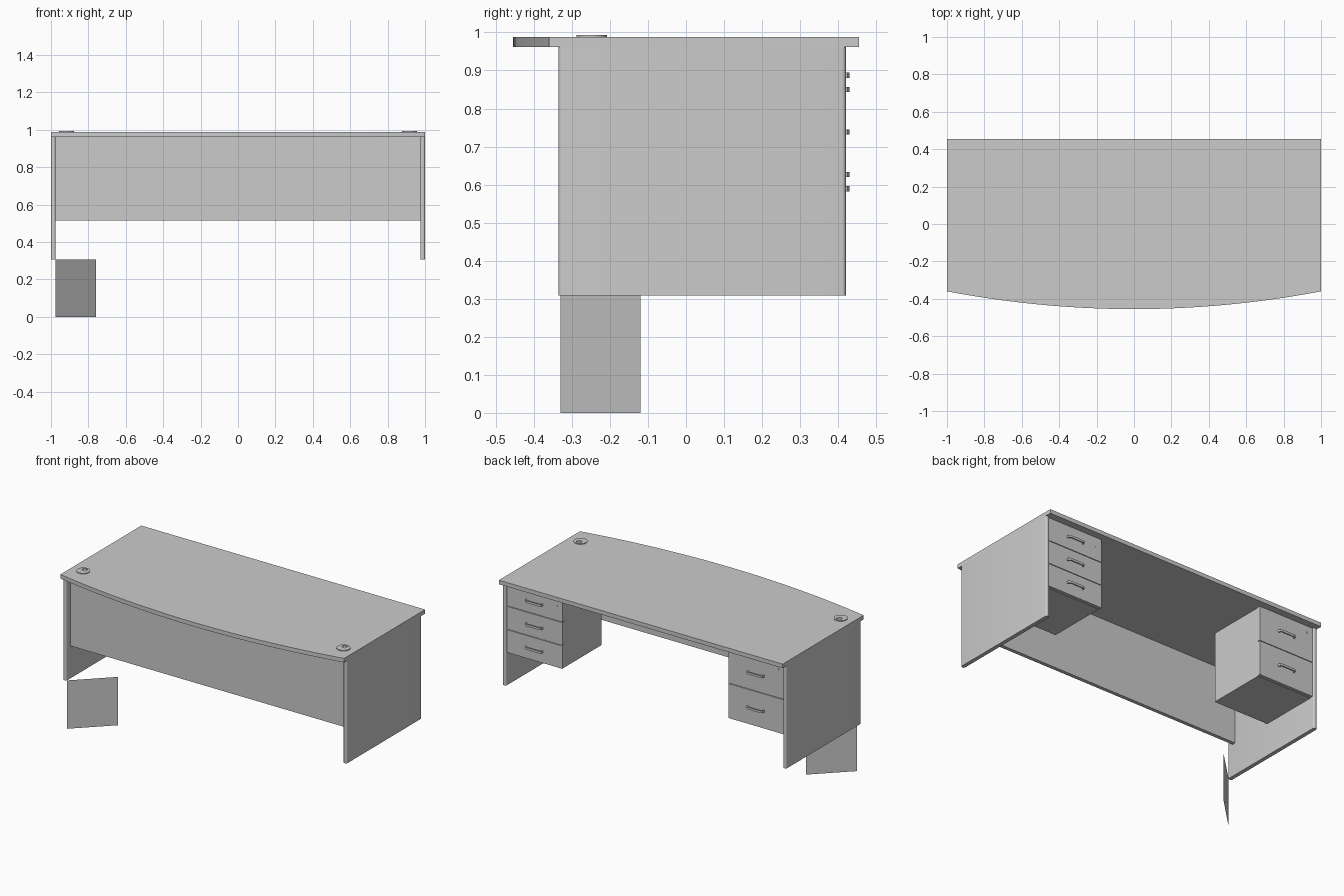
import bpy, bmesh, math
from mathutils import Vector

if "Cube" in bpy.data.objects:
    bpy.data.objects.remove(bpy.data.objects["Cube"])


def finish(name, bm, smooth=False):
    bmesh.ops.recalc_face_normals(bm, faces=bm.faces[:])
    me = bpy.data.meshes.new(name)
    bm.to_mesh(me)
    bm.free()
    ob = bpy.data.objects.new(name, me)
    bpy.context.collection.objects.link(ob)
    if smooth:
        bpy.ops.object.select_all(action='DESELECT')
        ob.select_set(True)
        bpy.context.view_layer.objects.active = ob
        bpy.ops.object.shade_smooth_by_angle(angle=math.radians(35))
    return ob


def prism(name, outline, z0, z1, smooth=False):
    """Extrude an xy outline from z0 to z1."""
    bm = bmesh.new()
    face = bm.faces.new([bm.verts.new((x, y, z0)) for x, y in outline])
    new = bmesh.ops.extrude_face_region(bm, geom=[face])['geom']
    bmesh.ops.translate(bm, vec=(0, 0, z1 - z0),
                        verts=[v for v in new if isinstance(v, bmesh.types.BMVert)])
    return finish(name, bm, smooth)


def box(name, x0, x1, y0, y1, z0, z1):
    return prism(name, [(x0, y0), (x1, y0), (x1, y1), (x0, y1)], z0, z1)


def circle(cx, cy, r, n):
    return [(cx + r * math.cos(2 * math.pi * i / n),
             cy + r * math.sin(2 * math.pi * i / n)) for i in range(n)]


def rounded_board(name, x0, x1, y0, y1, z0, z1, r, n=5):
    """Upright board with rounded vertical edges."""
    pts = []
    for cx, cy, a in ((x1 - r, y1 - r, 0), (x0 + r, y1 - r, 90),
                      (x0 + r, y0 + r, 180), (x1 - r, y0 + r, 270)):
        for i in range(n + 1):
            t = math.radians(a + 90 * i / n)
            pts.append((cx + r * math.cos(t), cy + r * math.sin(t)))
    return prism(name, pts, z0, z1, True)


TOP, UNDER, LOW = 0.988, 0.962, 0.515

# Worktop with a bowed front edge
bow = [(-1 + 2 * i / 32, -0.455 + 0.095 * (-1 + 2 * i / 32) ** 2) for i in range(33)]
prism("desktop", bow + [(1, 0.455), (-1, 0.455)], UNDER, TOP, True)

# Front modesty panel
box("modesty_panel", -0.975, 0.975, -0.295, -0.272, LOW, UNDER)

# Diagonal loose sheet below the left side
bm = bmesh.new()
bm.faces.new([bm.verts.new(p) for p in ((-0.975, -0.33, 0), (-0.76, -0.12, 0),
                                        (-0.76, -0.12, 0.308), (-0.975, -0.33, 0.308))])
finish("diagonal_sheet", bm)


def handle(name, cx, z):
    """Bow handle: a flat bar curving out of the drawer face."""
    y, h, t, d = 0.41, 0.06, 0.006, 0.02
    outer = [(-h, 0), (-h + 0.004, d * 0.75), (-h + 0.014, d),
             (h - 0.014, d), (h - 0.004, d * 0.75), (h, 0)]
    inner = [(h - t, 0), (h - 0.016, d - t), (-h + 0.016, d - t), (-h + t, 0)]
    prism(name, [(cx + px, y + py) for px, py in outer + inner], z - 0.007, z + 0.007)


def keyhole(name, x, z):
    bm = bmesh.new()
    bmesh.ops.create_cone(bm, cap_ends=True, segments=12, radius1=0.006,
                          radius2=0.006, depth=0.004)
    for v in bm.verts:
        v.co = Vector((x + v.co.x, 0.411 + v.co.z, z + v.co.y))
    finish(name, bm, True)


for side, s, drawers, key_z in (("left", -1, 2, 0.92), ("right", 1, 3, 0.905)):
    xs = lambda a, b: sorted((s * a, s * b))

    # Side panel
    rounded_board(side + "_side_panel", *xs(0.975, 1), -0.335, 0.42, 0.308, UNDER, 0.01)

    # Drawer pedestal, drawer fronts and handles
    box(side + "_pedestal", *xs(0.588, 0.975), 0.01, 0.39, LOW, UNDER)
    step = (UNDER - LOW) / drawers
    for i in range(drawers):
        z1 = UNDER - i * step
        box(f"{side}_drawer_front_{i + 1}", *xs(0.585, 0.974), 0.391, 0.41,
            z1 - step + 0.002, z1 - (0.002 if i else 0))
        handle(f"{side}_handle_{i + 1}", s * 0.78, z1 - step / 2)
    keyhole(side + "_lock", s * 0.78 - 0.156, key_z)

    # Cable grommet: disc with an offset cable opening
    gx, gy = s * 0.917, -0.248
    grommet = prism(side + "_cable_grommet", circle(gx, gy, 0.04, 32), TOP - 0.002, 0.993, True)
    cutter = prism(side + "_grommet_cutter", circle(gx, gy + 0.014, 0.016, 20), TOP + 0.0005, 1.02)
    cutter.hide_render = True
    cutter.hide_set(True)
    cut = grommet.modifiers.new("cable_hole", 'BOOLEAN')
    cut.operation = 'DIFFERENCE'
    cut.object = cutter
